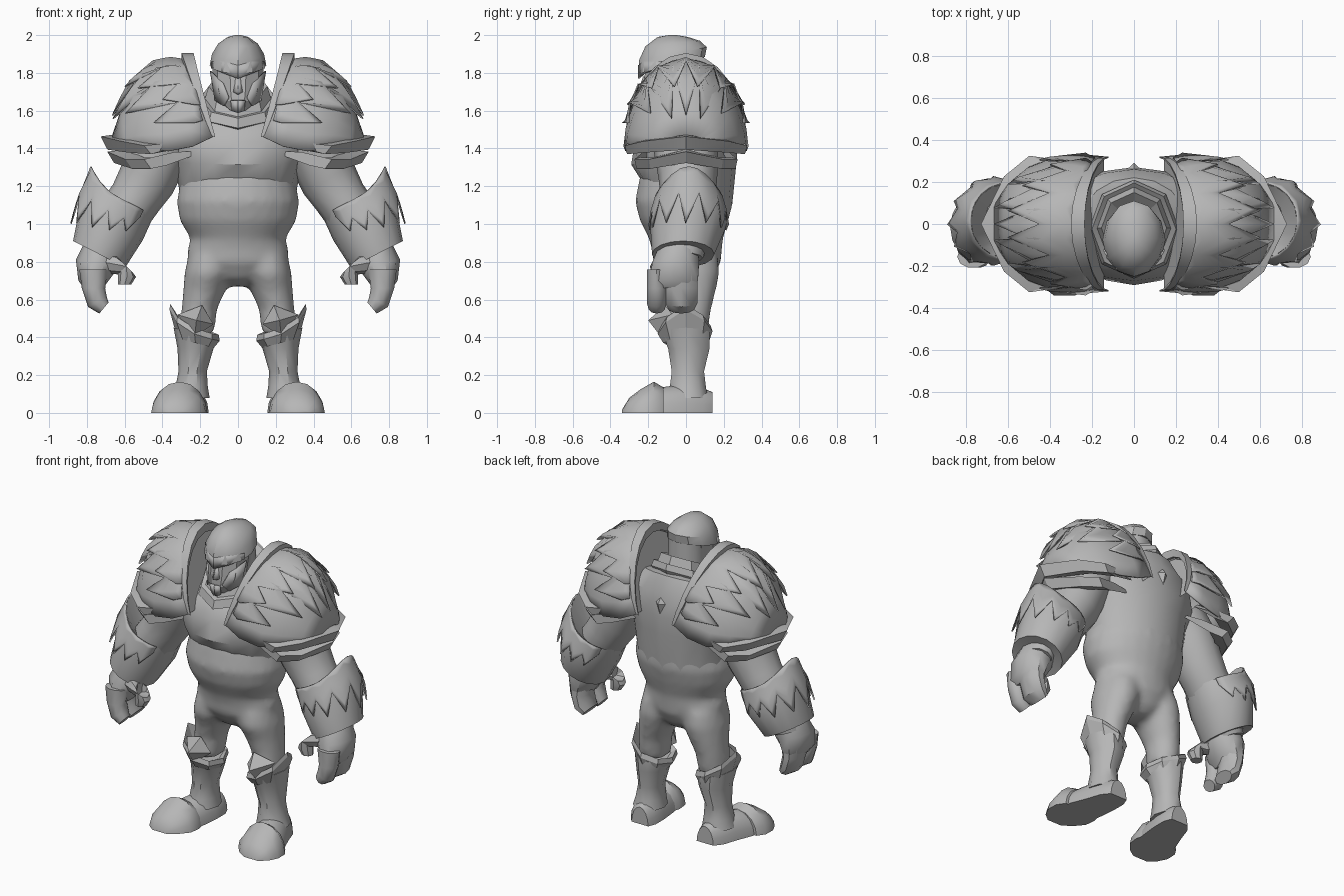
import bpy, math
from mathutils import Vector as V

grey = bpy.data.materials.new("stone_grey")
grey.diffuse_color = (0.47, 0.47, 0.47, 1)


def select(*obs):
    bpy.ops.object.select_all(action='DESELECT')
    for o in obs:
        o.select_set(True)
    bpy.context.view_layer.objects.active = obs[0]


def make(name, verts, faces, mirror=False, thick=0, angle=40):
    me = bpy.data.meshes.new(name)
    me.from_pydata([tuple(v) for v in verts], [], faces)
    me.materials.append(grey)
    ob = bpy.data.objects.new(name, me)
    bpy.context.collection.objects.link(ob)
    select(ob)
    bpy.ops.object.mode_set(mode='EDIT')
    bpy.ops.mesh.select_all(action='SELECT')
    bpy.ops.mesh.normals_make_consistent(inside=False)
    bpy.ops.object.mode_set(mode='OBJECT')
    bpy.ops.object.shade_smooth_by_angle(angle=math.radians(angle))
    if thick:
        m = ob.modifiers.new("thickness", 'SOLIDIFY')
        m.thickness, m.offset = thick, 0
    if mirror:
        ob.modifiers.new("mirror", 'MIRROR')
    return ob


def ring_point(r, ang):
    # ring: x, y, z, rx, ry, tilt about y (deg), slope along y, peak on the outer side
    x, y, z, rx, ry, a, slope, peak = (list(r) + [0] * 8)[:8]
    a = math.radians(a)
    c, s = math.cos(ang), math.sin(ang)
    return V((x + rx * c * math.cos(a), y + ry * s,
              z + rx * c * math.sin(a) + ry * s * slope + peak * max(0, c) ** 3))


def bridge(n, count):
    # quads between closed rings
    return [(j * n + i, j * n + (i + 1) % n, (j + 1) * n + (i + 1) % n, (j + 1) * n + i)
            for j in range(count - 1) for i in range(n)]


def loft(name, rings, n=12, mirror=False, caps=True, thick=0, angle=40):
    verts = [ring_point(r, 2 * math.pi * i / n) for r in rings for i in range(n)]
    faces = bridge(n, len(rings))
    if caps:
        faces += [tuple(range(n)), tuple(range((len(rings) - 1) * n, len(rings) * n))]
    return make(name, verts, faces, mirror, thick, angle)


def grid(name, rows, **kw):
    n = len(rows[0])
    faces = [(j * n + i, j * n + i + 1, (j + 1) * n + i + 1, (j + 1) * n + i)
             for j in range(len(rows) - 1) for i in range(n - 1)]
    return make(name, [p for r in rows for p in r], faces, **kw)


def feathers(name, surf, centre, u0, edge, base, lift):
    # thin layer over a surface with a zigzag lower edge; edge holds (v, end u)
    rows = []
    for k in range(7):
        f = k / 6
        row = []
        for v, end in edge:
            p = surf(u0 + (end - u0) * f, v)
            row.append(p + (p - centre).normalized() * (base + lift * f * max(0, math.cos(v))))
        rows.append(row)
    grid(name, rows, mirror=True, thick=0.008, angle=35)


# torso and legs, blended into one body
torso = loft("body", [(0, .02, .67, .05, .07), (0, .01, .71, .16, .13), (0, .005, .80, .265, .18),
                      (0, .005, .86, .27, .185), (0, 0, .92, .25, .195), (0, -.01, 1.02, .31, .235),
                      (0, -.01, 1.12, .325, .26), (0, 0, 1.25, .30, .245), (0, 0, 1.33, .29, .22)], 24)
leg = loft("leg", [(.13, .01, .92, .05, .08), (.145, .01, .83, .12, .16), (.157, .01, .74, .127, .17),
                   (.178, .02, .65, .113, .14), (.205, .02, .55, .095, .115), (.215, .01, .42, .09, .105)], 16, True)
select(leg)
bpy.ops.object.convert(target='MESH')
select(torso, leg)
bpy.ops.object.join()
m = torso.modifiers.new("blend", 'REMESH')
m.mode, m.voxel_size, m.use_smooth_shade = 'VOXEL', .02, True
m = torso.modifiers.new("soften", 'SMOOTH')
m.iterations, m.factor = 8, .5

# chest, lower at the back than at the front
loft("chest", [(0, 0, 1.175, .31, .245, 0, -.28), (0, -.01, 1.335, .34, .28, 0, .07), (0, 0, 1.45, .40, .27, 0, .05),
               (0, .015, 1.56, .37, .245, 0, .2), (0, .01, 1.63, .25, .21, 0, .4),
               (0, 0, 1.66, .15, .15, 0, .4)], 16, angle=28)
make("back_gem", [(0, .29, 1.55), (.055, .24, 1.55), (0, .21, 1.65), (-.055, .24, 1.55), (0, .26, 1.45)],
     [(0, 1, 2), (0, 2, 3), (0, 3, 4), (0, 4, 1), (1, 4, 3, 2)], angle=10)

# collar, neck, head
loft("collar", [(0, -.02, 1.585, .18, .20, 0, .45), (0, -.025, 1.625, .215, .235, 0, .5),
                (0, -.025, 1.67, .20, .22, 0, .5), (0, -.02, 1.665, .175, .195, 0, .5),
                (0, -.02, 1.73, .155, .17, 0, .5), (0, -.02, 1.71, .11, .13, 0, .5)], 8, caps=False, angle=15)
loft("neck", [(0, -.02, 1.6, .12, .12), (0, -.02, 1.88, .115, .115)], 10)
loft("head", [(0, -.16, 1.60, .045, .065), (0, -.13, 1.65, .11, .105), (0, -.10, 1.72, .13, .13),
              (0, -.08, 1.86, .138, .14)], 10, angle=20)
loft("helmet", [(0, -.08, 1.845, .12, .14, 0, .3), (0, -.075, 1.84, .15, .175, 0, .25),
                (0, -.07, 1.90, .138, .18, 0, .2), (0, -.07, 1.955, .105, .145, 0, .1),
                (0, -.07, 1.99, .055, .08), (0, -.07, 2.0, .015, .02)], 12, angle=30)
make("brow_guard", [(0, -.25, 1.77), (.08, -.215, 1.80), (.14, -.13, 1.825), (.14, -.13, 1.86),
                    (.07, -.22, 1.86), (0, -.25, 1.84)], [(0, 1, 4, 5), (1, 2, 3, 4)], True, .01, 20)
make("cheek_guard", [(.08, -.20, 1.745), (.05, -.235, 1.67), (.075, -.205, 1.625), (.12, -.14, 1.655),
                     (.145, -.12, 1.81)], [(0, 1, 2), (0, 2, 3, 4)], True, .01, 20)
make("nose", [(0, -.225, 1.78), (.02, -.21, 1.78), (.03, -.215, 1.70), (0, -.255, 1.70), (0, -.21, 1.68)],
     [(0, 1, 2, 3), (3, 2, 4)], True, .006, 20)
make("chin_guard", [(0, -.245, 1.655), (.035, -.23, 1.655), (.03, -.22, 1.60), (0, -.235, 1.59)],
     [(0, 1, 2, 3)], True, .02, 20)

# shoulder dome: each station has crest x, crest z, foot x, foot z, half depth
ST = [(.25, 1.85, .135, 1.46, .315), (.36, 1.85, .24, 1.41, .325), (.47, 1.81, .37, 1.385, .315),
      (.56, 1.73, .49, 1.40, .27), (.615, 1.60, .59, 1.42, .19), (.66, 1.47, .66, 1.44, .09)]


def dome(s, t):
    s = min(max(s, 0), 4.999)
    i = int(s)
    cx, cz, fx, fz, ry = [a + (b - a) * (s - i) for a, b in zip(ST[i], ST[i + 1])]
    t = min(max(t, -1), 1) * math.pi / 2
    c = max(0, math.cos(t)) ** 1.15
    return V((fx + (cx - fx) * c, ry * math.sin(t), fz + (cz - fz) * c))


T = [-1 + i / 6 for i in range(13)]
grid("shoulder_guard", [[dome(s, t) for t in T] for s in range(6)], mirror=True, thick=.012)
wall = [dome(.08, t) for t in T]
make("shoulder_inner_wall", wall, [tuple(range(13))], True)

# raised inner rim of the shoulder guard, narrower towards its ends
rim = []
for side, up in ((1, 0), (1, 1), (0, 1), (0, 0)):
    row = []
    for t in T:
        p, k = dome(0, t), 1 - .75 * abs(t) ** 1.5
        row.append(V((p.x - .015 + .065 * side * k, p.y * (1 + .07 * up * k),
                      p.z + .055 * up * k * math.cos(t * math.pi / 2))))
    rim.append(row)
grid("shoulder_rim", rim + [rim[0]], mirror=True, angle=30)

# layered shoulder feathers
C = V((.33, 0, 1.45))
half = [(.13, 2.2), (.28, 4.3), (.40, 1.8), (.53, 3.5), (.63, 1.2), (.74, 2.3), (.81, .7)]
feathers("shoulder_feathers", dome, C, .25, [(-v, e) for v, e in half[::-1]] + [(0, 4.3)] + half, .01, .028)
half = [(.14, 3.2), (.27, 1.4), (.38, 2.6), (.49, 1.0), (.58, 1.7), (.68, .5)]
feathers("upper_feathers", dome, C, .2, [(-v, e) for v, e in half[::-1]] + [(0, 1.7)] + half, .018, .025)

# two chevron bands below the dome
for name, path in (
        ("upper_band", [(.33, .295, 1.42, .02), (.47, .315, 1.39, .045), (.59, .22, 1.405, .06), (.70, 0, 1.425, .07)]),
        ("lower_band", [(.31, .22, 1.37, .02), (.47, .265, 1.315, .05), (.57, .19, 1.315, .05), (.665, 0, 1.35, .06)])):
    path = [(x, -y, z, h) for x, y, z, h in path] + path[-2::-1]
    rows = [[V((x + o * .9, y * (1 + o), z + dz * h)) for x, y, z, h in path]
            for o, dz in ((-.10, -.1), (-.01, -.45), (.03, .55), (-.08, .75))]
    grid(name, rows + [rows[0]], mirror=True, angle=25)

# arms and bracers
loft("arm", [(.34, 0, 1.50, .14, .17, 40), (.42, 0, 1.38, .165, .17, 35), (.48, .01, 1.24, .155, .155, 32),
             (.54, .01, 1.14, .14, .145, 30), (.64, 0, 1.0, .14, .15, 27), (.74, -.03, .82, .09, .12, 20)], 12, True)
BR = [(.61, .015, 1.13, .185, .175, 27, 0, .09), (.668, .015, 1.0, .185, .205, 27, 0, .03),
      (.735, -.015, .84, .155, .165, 27)]
loft("bracer", [(.60, .01, 1.08, .12, .13, 27)] + BR + [(.735, -.02, .85, .09, .11, 27)], 16, True, caps=False, angle=35)


def bracer(u, v):
    i = min(int(u), 1)
    return ring_point(BR[i], v).lerp(ring_point(BR[i + 1], v), u - i)


tips = [(-130, .3), (-116, 1.0), (-104, .6), (-90, 1.2), (-76, .65), (-62, 1.35), (-46, .7), (-30, 1.45), (-14, .8)]
feathers("bracer_feathers", bracer, V((.66, .01, 1.0)), .02,
         [(math.radians(d), e) for d, e in tips + [(0, 1.55)] + [(-d, e) for d, e in tips[::-1]]], .004, .025)

# hands
loft("palm", [(.72, -.04, .87, .10, .11, 15), (.745, -.055, .79, .115, .13, 10), (.765, -.065, .70, .08, .135, 0),
              (.765, -.06, .66, .05, .11)], 10, True)
for name, y, w in (("index_finger", -.155, .055), ("other_fingers", -.025, .09)):
    loft(name, [(.765, y, .76, .075, w), (.765, y, .66, .062, w), (.745, y, .59, .057, w, -30),
                (.71, y, .555, .038, w * .8, -50)], 10, True)
loft("thumb", [(.72, -.10, .80, .06, .06, 85), (.64, -.13, .785, .052, .055, 85), (.59, -.14, .775, .05, .05, 45),
               (.588, -.14, .72, .048, .045), (.60, -.14, .68, .035, .035)], 8, True)

# boots, cuffs and knee guards
loft("boot_shaft", [(.225, 0, .42, .12, .13, 15), (.225, .015, .34, .095, .115), (.24, .01, .22, .075, .09),
                    (.245, .01, .14, .085, .10), (.25, .01, .08, .10, .11)], 10, True, angle=40)
loft("boot_cuff", [(.225, .0, .37, .10, .12, 15), (.23, -.005, .425, .14, .145, 18, .05, .08),
                   (.23, -.005, .455, .135, .135, 18, .05, .08), (.225, 0, .42, .09, .11, 15)],
     8, True, caps=False, angle=15)
make("knee_guard", [(.22, -.20, .49), (.23, -.13, .40), (.13, -.09, .47), (.19, -.11, .57),
                    (.32, -.07, .52)], [(0, 2, 1), (0, 3, 2), (0, 4, 3), (0, 1, 4), (1, 2, 3, 4)], True, 0, 10)


def shoe(name, sections):
    # flat-soled arches along y: x, y, half width, height
    arch = [(math.cos(a * math.pi / 8), abs(math.sin(a * math.pi / 8))) for a in range(9)]
    verts = [V((x - w * c, y, h * s ** 1.05)) for x, y, w, h in sections for c, s in arch]
    k = len(sections)
    make(name, verts, bridge(9, k) + [tuple(range(9)), tuple(range((k - 1) * 9, k * 9))], True, 0, 45)


shoe("foot", [(.235, .14, .06, .11), (.245, .09, .09, .13), (.26, 0, .105, .15), (.285, -.10, .12, .14),
              (.30, -.2, .12, .12)])
shoe("toe_cap", [(.30, -.12, .125, .135), (.31, -.17, .148, .165), (.315, -.24, .145, .125),
                 (.325, -.30, .105, .08), (.33, -.34, .05, .015)])
